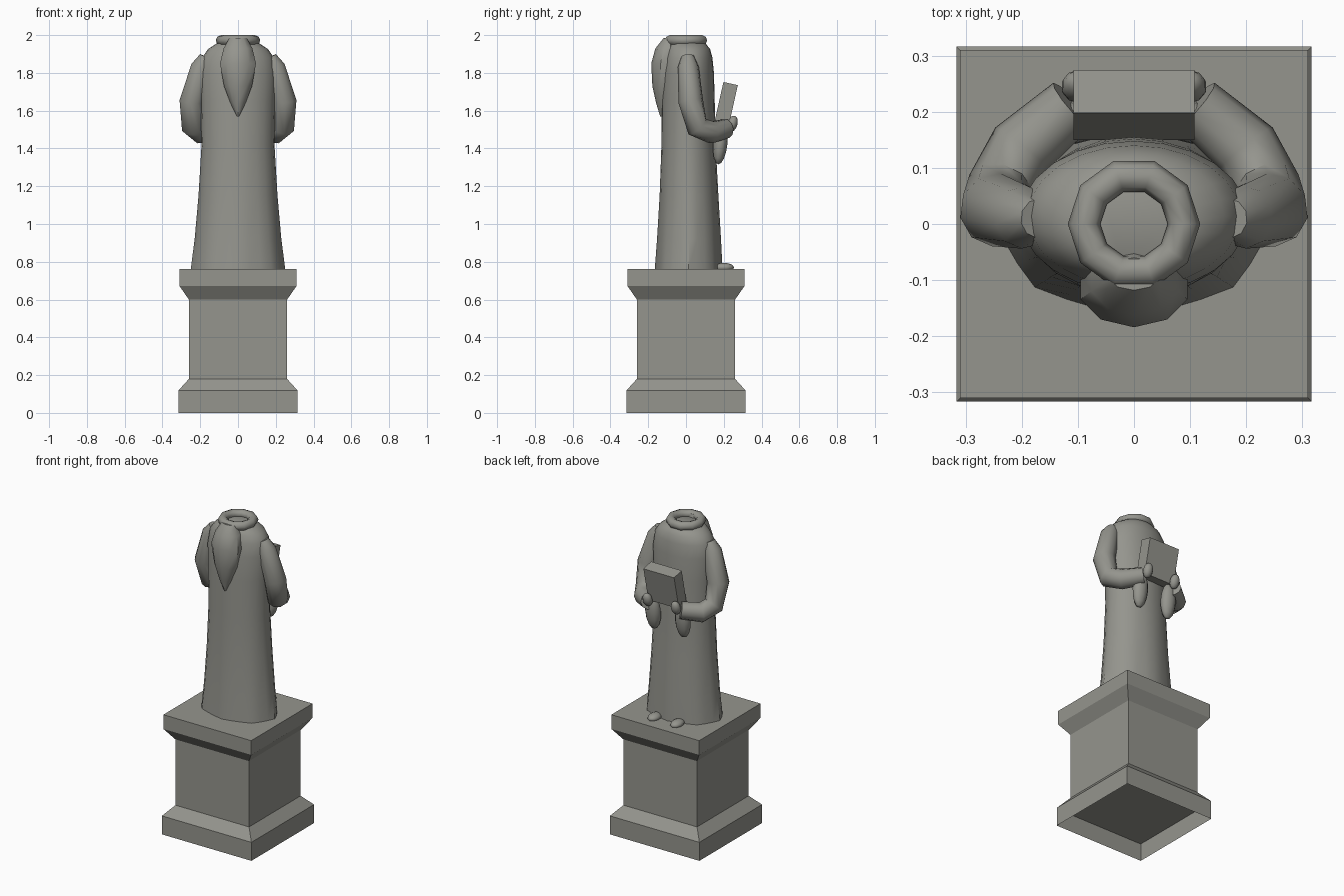
import bpy, bmesh, math
from mathutils import Vector, Matrix

if "Cube" in bpy.data.objects:
    bpy.data.objects.remove(bpy.data.objects["Cube"])

stone = bpy.data.materials.new("weathered grey stone")
stone.diffuse_color = (0.30, 0.30, 0.27, 1)
stone.use_nodes = True
stone.node_tree.nodes["Principled BSDF"].inputs["Base Color"].default_value = stone.diffuse_color


def finish(ob, angle=40):
    """Give an object the stone colour and smooth shading with sharp edges."""
    ob.data.materials.clear()
    ob.data.materials.append(stone)
    bpy.ops.object.select_all(action='DESELECT')
    ob.select_set(True)
    bpy.context.view_layer.objects.active = ob
    if angle:
        bpy.ops.object.shade_smooth_by_angle(angle=math.radians(angle))
    return ob


def from_bmesh(name, bm, angle=40):
    me = bpy.data.meshes.new(name)
    bm.to_mesh(me)
    bm.free()
    ob = bpy.data.objects.new(name, me)
    bpy.context.collection.objects.link(ob)
    return finish(ob, angle)


def loft(name, rings, bottom=True, top=True, angle=40):
    """Skin a stack of closed rings, listed from bottom to top."""
    bm = bmesh.new()
    vs = [[bm.verts.new(p) for p in ring] for ring in rings]
    n = len(vs[0])
    for a, b in zip(vs, vs[1:]):
        for i in range(n):
            j = (i + 1) % n
            bm.faces.new((a[i], a[j], b[j], b[i]))
    if bottom:
        bm.faces.new(vs[0][::-1])
    if top:
        bm.faces.new(vs[-1])
    return from_bmesh(name, bm, angle)


def ellipse(z, hx, y0, y1, n, wave=0):
    cy, hy = (y0 + y1) / 2, (y1 - y0) / 2
    ring = []
    for i in range(n):
        a = 2 * math.pi * i / n - math.pi / 2
        r = 1 + wave * math.cos(math.pi * i * 2 / 3)
        ring.append((hx * r * math.cos(a), cy + hy * r * math.sin(a), z))
    return ring


def ellipsoid(name, loc, size, tilt=0, seg=10):
    bm = bmesh.new()
    m = Matrix.Translation(loc) @ Matrix.Rotation(tilt, 4, 'X') @ Matrix.Diagonal((*size, 1))
    bmesh.ops.create_uvsphere(bm, u_segments=seg, v_segments=8, radius=1, matrix=m)
    return from_bmesh(name, bm, 60)


def tube(name, pts):
    """Tapered tube through points (x, y, z, radius)."""
    cu = bpy.data.curves.new(name, 'CURVE')
    cu.dimensions = '3D'
    cu.bevel_depth = 1
    cu.bevel_resolution = 3
    cu.use_fill_caps = True
    sp = cu.splines.new('POLY')
    sp.points.add(len(pts) - 1)
    for p, (x, y, z, r) in zip(sp.points, pts):
        p.co = (x, y, z, 1)
        p.radius = r
    ob = bpy.data.objects.new(name, cu)
    bpy.context.collection.objects.link(ob)
    bpy.ops.object.select_all(action='DESELECT')
    ob.select_set(True)
    bpy.context.view_layer.objects.active = ob
    bpy.ops.object.convert(target='MESH')
    return finish(bpy.context.view_layer.objects.active, 50)


def square(h, z):
    return [(-h, -h, z), (h, -h, z), (h, h, z), (-h, h, z)]


# Pedestal: moulded square shell, open underneath with a recessed floor
loft("pedestal", [square(h, z) for h, z in (
    (0.316, 0), (0.316, 0.118), (0.26, 0.18), (0.26, 0.60), (0.31, 0.672), (0.31, 0.763))],
    bottom=False, angle=0)
bm = bmesh.new()
bm.faces.new([bm.verts.new(p) for p in square(0.314, 0.11)][::-1])
from_bmesh("pedestal_floor", bm, 0)

# Robe: elliptical body flaring to a lightly folded hem
loft("robe", [ellipse(z, hx, y0, y1, 24, w) for z, hx, y0, y1, w in (
    (0.76, 0.243, -0.16, 0.188, 0.03),
    (0.92, 0.225, -0.15, 0.182, 0.02),
    (1.15, 0.207, -0.138, 0.17, 0.01),
    (1.42, 0.193, -0.13, 0.157, 0),
    (1.65, 0.198, -0.128, 0.152, 0),
    (1.80, 0.203, -0.122, 0.148, 0),
    (1.88, 0.19, -0.112, 0.14, 0),
    (1.925, 0.16, -0.10, 0.128, 0),
    (1.955, 0.115, -0.09, 0.105, 0),
    (1.965, 0.08, -0.08, 0.08, 0))])

# Collar: ring around the empty neck
bm = bmesh.new()
rows = []
for i in range(10):
    a = 2 * math.pi * i / 10
    rows.append([bm.verts.new(((0.089 + 0.029 * math.cos(b)) * math.cos(a),
                               (0.089 + 0.029 * math.cos(b)) * math.sin(a),
                               1.972 + 0.028 * math.sin(b)))
                 for b in (2 * math.pi * k / 8 for k in range(8))])
for i in range(10):
    p, q = rows[i], rows[(i + 1) % 10]
    for k in range(8):
        m = (k + 1) % 8
        bm.faces.new((p[k], q[k], q[m], p[m]))
from_bmesh("collar", bm, 60)

# Hood hanging down the back to a point
loft("hood", [ellipse(z, hx, y0, y1, 10) for z, hx, y0, y1 in (
    (1.57, 0.006, -0.137, -0.11),
    (1.64, 0.042, -0.158, -0.07),
    (1.73, 0.078, -0.178, -0.05),
    (1.85, 0.10, -0.184, -0.04),
    (1.93, 0.08, -0.162, -0.04),
    (1.985, 0.048, -0.118, -0.06))])

# Arms, hanging sleeves, hands and shoes, one of each per side
for side, s in (("left", -1), ("right", 1)):
    tube(side + "_arm", [
        (s * 0.17, 0.01, 1.885, 0.035),
        (s * 0.195, 0.012, 1.83, 0.056),
        (s * 0.245, 0.025, 1.65, 0.066),
        (s * 0.238, 0.06, 1.515, 0.062),
        (s * 0.20, 0.135, 1.485, 0.06),
        (s * 0.11, 0.212, 1.505, 0.052)])
    ellipsoid(side + "_sleeve_drape", (s * 0.105, 0.182, 1.43), (0.05, 0.038, 0.115), -0.1)
    ellipsoid(side + "_hand", (s * 0.10, 0.245, 1.53), (0.03, 0.027, 0.045), -0.3)
    ellipsoid(side + "_shoe", (s * 0.08, 0.20, 0.77), (0.036, 0.054, 0.024))

# Book held in front, leaning outward
bm = bmesh.new()
bmesh.ops.create_cube(bm, size=1, matrix=Matrix.Translation((0, 0.212, 1.635))
                      @ Matrix.Rotation(-0.22, 4, 'X') @ Matrix.Diagonal((0.216, 0.078, 0.222, 1)))
from_bmesh("book", bm, 0)
